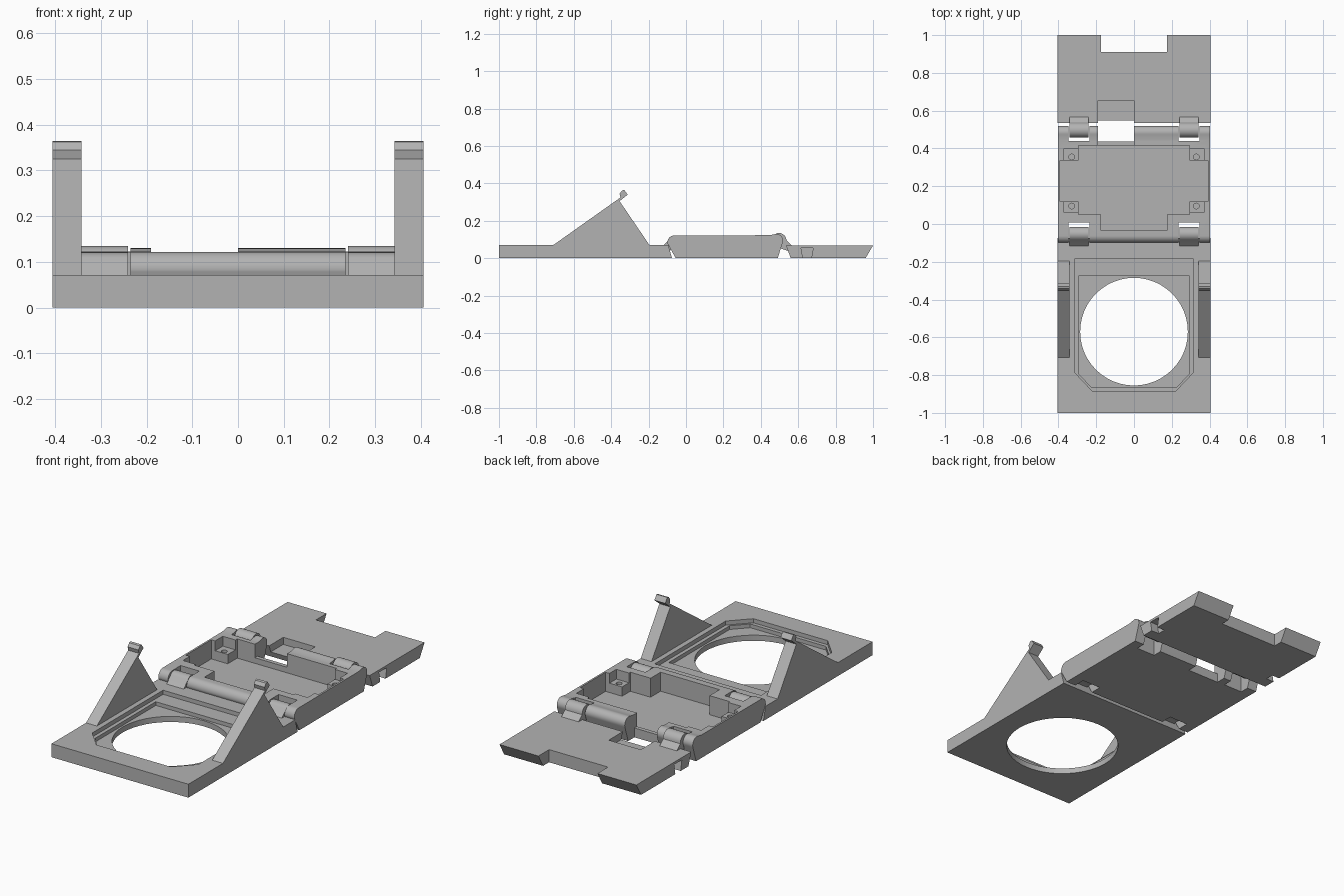
import bpy, bmesh, math
from mathutils import Vector

cube = bpy.data.objects.get("Cube")
if cube:
    bpy.data.objects.remove(cube, do_unlink=True)

grey = bpy.data.materials.new("plain grey")
grey.use_nodes = True
GREY = (0.45, 0.45, 0.45, 1)
grey.diffuse_color = GREY
grey.node_tree.nodes["Principled BSDF"].inputs["Base Color"].default_value = GREY


def prism(name, points, axis, lo, hi):
    """Extrude a closed outline: (y, z) points along x, or (x, y) points along z."""
    bm = bmesh.new()
    place = (lambda a, b: (lo, a, b)) if axis == "x" else (lambda a, b: (a, b, lo))
    face = bm.faces.new([bm.verts.new(place(a, b)) for a, b in points])
    out = bmesh.ops.extrude_face_region(bm, geom=[face])
    step = Vector((hi - lo, 0, 0)) if axis == "x" else Vector((0, 0, hi - lo))
    bmesh.ops.translate(bm, vec=step, verts=[v for v in out["geom"] if isinstance(v, bmesh.types.BMVert)])
    bmesh.ops.recalc_face_normals(bm, faces=bm.faces)
    mesh = bpy.data.meshes.new(name)
    bm.to_mesh(mesh)
    bm.free()
    mesh.materials.append(grey)
    obj = bpy.data.objects.new(name, mesh)
    bpy.context.collection.objects.link(obj)
    return obj


def box(name, x, y, z):
    return prism(name, [(x[0], y[0]), (x[1], y[0]), (x[1], y[1]), (x[0], y[1])], "z", *z)


def arc(cx, cy, r, start, end, n=12):
    angles = [math.radians(start + (end - start) * i / n) for i in range(n + 1)]
    return [(cx + r * math.cos(a), cy + r * math.sin(a)) for a in angles]


def circle(cx, cy, r, n=40):
    return arc(cx, cy, r, 0, 360, n)[:-1]


def cut(obj, cutter):
    mod = obj.modifiers.new("cut", "BOOLEAN")
    mod.operation = "DIFFERENCE"
    mod.solver = "EXACT"
    mod.object = cutter
    bpy.context.view_layer.update()
    mesh = bpy.data.meshes.new_from_object(obj.evaluated_get(bpy.context.evaluated_depsgraph_get()))
    obj.modifiers.clear()
    obj.data = mesh
    bpy.data.objects.remove(cutter, do_unlink=True)


def span(side, a, b):
    return tuple(sorted((side * a, side * b)))


def finish(obj):
    bpy.ops.object.select_all(action="DESELECT")
    obj.select_set(True)
    bpy.context.view_layer.objects.active = obj
    bpy.ops.object.shade_smooth_by_angle(angle=math.radians(30))


W = 0.406
SIDES = (("left", 1), ("right", -1))
parts = []


def recess(half, back, shoulder, front, corner):
    return [(-half, back), (half, back), (half, shoulder), (corner, front), (-corner, front), (-half, shoulder)]


# Front plate with stepped recess and round opening
plate = prism("front_plate", [(-1, 0), (-0.075, 0), (-0.095, 0.072), (-1, 0.072)], "x", -W, W)
cut(plate, prism("cutter", recess(0.315, -0.185, -0.785, -0.885, 0.22), "z", 0.05, 0.2))
cut(plate, prism("cutter", recess(0.295, -0.275, -0.79, -0.865, 0.225), "z", 0.03, 0.2))
cut(plate, prism("cutter", circle(0, -0.57, 0.285, 48), "z", -0.1, 0.2))
parts.append(plate)

# Triangular arms with hooked tips
arm = [(-0.71, 0.07), (-0.35, 0.325), (-0.355, 0.345), (-0.342, 0.362), (-0.33, 0.365),
       (-0.312, 0.34), (-0.355, 0.305), (-0.195, 0.07)]
for label, s in SIDES:
    parts.append(prism(label + "_arm", arm, "x", *span(s, 0.342, W)))

# Middle tray with rounded hinge edges
profile = ([(-0.055, 0), (0.49, 0)] + arc(0.484, 0.095, 0.035, -20, 110)
           + [(0.445, 0.123)] + arc(-0.062, 0.085, 0.037, 90, 190))
tray = prism("middle_tray", profile, "x", -0.403, 0.403)
FLOOR = (0.02, 0.3)
cut(tray, box("cutter", (-0.295, 0.295), (0.05, 0.415), FLOOR))
cut(tray, box("cutter", (-0.393, 0.393), (0.12, 0.335), FLOOR))
cut(tray, box("cutter", (-0.175, 0.175), (-0.035, 0.2), FLOOR))
cut(tray, box("cutter", (-0.19, 0), (0.4, 0.6), (0.05, 0.3)))
cut(tray, box("cutter", (-0.19, 0), (0.437, 0.6), (-0.1, 0.3)))
for label, s in SIDES:
    # Low screw bosses in the tray corners
    for y, screw in (((0.33, 0.4), 0.355), ((0.062, 0.125), 0.095)):
        cut(tray, box("cutter", span(s, 0.29, 0.37), y, (0.07, 0.3)))
        cut(tray, prism("cutter", circle(s * 0.33, screw, 0.015, 20), "z", *FLOOR))
    # Slots for the hinge knuckles
    for y in ((-0.2, 0.008), (0.44, 0.7)):
        cut(tray, box("cutter", span(s, 0.235, 0.346), y, (-0.1, 0.3)))
parts.append(tray)

# Rear plate with slanted end, end notch, latch recess and side notches
rear = prism("rear_plate", [(0.56, 0), (0.96, 0), (1, 0.068), (0.535, 0.068)], "x", -W, W)
cut(rear, box("cutter", (-0.175, 0.175), (0.91, 1.1), (-0.1, 0.3)))
cut(rear, box("cutter", (-0.19, 0), (0.5, 0.655), (0.03, 0.3)))
for label, s in SIDES:
    side_notch = [(0.625, -0.1), (0.67, -0.1), (0.67, 0), (0.68, 0.055), (0.615, 0.055), (0.625, 0)]
    cut(rear, prism("cutter", side_notch, "x", *span(s, 0.36, 0.5)))
parts.append(rear)

# Hinge knuckles reaching from both plates into the tray slots
front_knuckle = arc(-0.053, 0.083, 0.038, -110, 150, 20) + [(-0.13, 0.06), (-0.13, 0.03)]
rear_knuckle = [(0.575, 0.03), (0.575, 0.06)] + arc(0.497, 0.095, 0.04, 0, 270, 20)
for label, s in SIDES:
    parts.append(prism(label + "_front_knuckle", front_knuckle, "x", *span(s, 0.24, 0.342)))
    parts.append(prism(label + "_rear_knuckle", rear_knuckle, "x", *span(s, 0.24, 0.342)))

for part in parts:
    finish(part)
